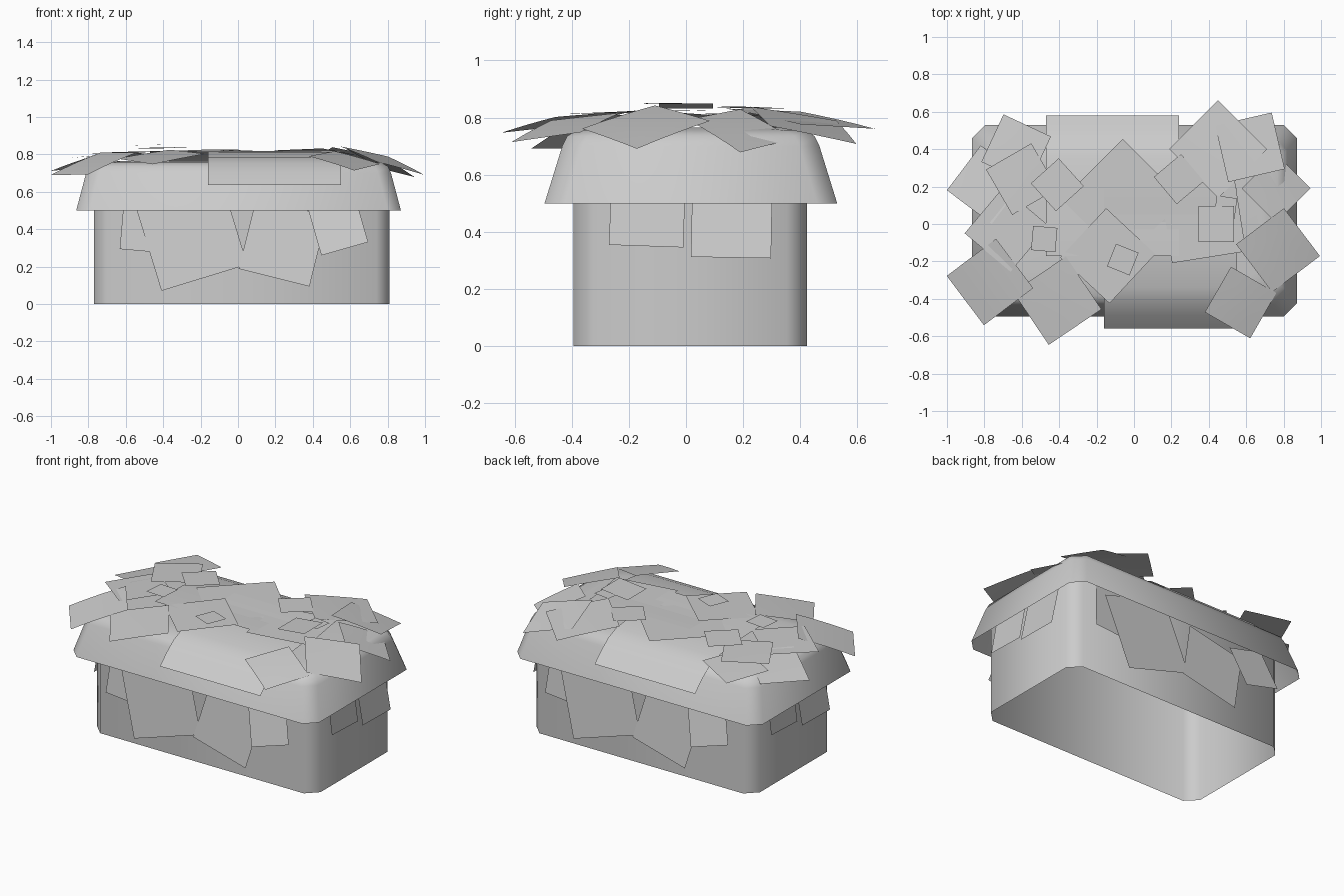
import bpy, bmesh
from math import radians
from mathutils import Vector, Matrix

cube = bpy.data.objects.get("Cube")
if cube:
    bpy.data.objects.remove(cube, do_unlink=True)

grey = bpy.data.materials.new("light grey")
grey.use_nodes = True
colour = (0.6, 0.6, 0.6, 1)
grey.diffuse_color = colour
grey.node_tree.nodes["Principled BSDF"].inputs["Base Color"].default_value = colour


def finish(name, bm, angle=50):
    mesh = bpy.data.meshes.new(name)
    bm.to_mesh(mesh)
    bm.free()
    mesh.materials.append(grey)
    obj = bpy.data.objects.new(name, mesh)
    bpy.context.scene.collection.objects.link(obj)
    bpy.ops.object.select_all(action="DESELECT")
    obj.select_set(True)
    bpy.context.view_layer.objects.active = obj
    bpy.ops.object.shade_smooth_by_angle(angle=radians(angle))


def shell(name, centre, rings, chamfer, closed_top):
    """Open-bottomed tapered shell with cut corners; rings are (half x, half y, z)."""
    bm = bmesh.new()
    loops = []
    for hx, hy, z in rings:
        a, b = hx - chamfer, hy - chamfer
        outline = [(hx, -b), (hx, b), (a, hy), (-a, hy),
                   (-hx, b), (-hx, -b), (-a, -hy), (a, -hy)]
        loops.append([bm.verts.new((x + centre[0], y + centre[1], z)) for x, y in outline])
    for low, high in zip(loops, loops[1:]):
        for i in range(8):
            j = (i + 1) % 8
            bm.faces.new((low[i], low[j], high[j], high[i]))
    if closed_top:
        bm.faces.new(loops[-1])
    finish(name, bm)


def sheet(name, size, place, n=4):
    """Square patch whose flat (u, v) points are mapped into space by place."""
    bm = bmesh.new()
    bmesh.ops.create_grid(bm, x_segments=n, y_segments=n, size=size / 2)
    for v in bm.verts:
        v.co = place(v.co.x, v.co.y)
    finish(name, bm)


# Box walls and the overhanging lid
shell("box_walls", (0.02, 0.015), [(0.79, 0.408, 0), (0.79, 0.408, 0.7)], 0.07, False)
shell("lid", (0.003, 0.017),
      [(0.868, 0.512, 0.5), (0.815, 0.45, 0.70), (0.80, 0.433, 0.735),
       (0.765, 0.40, 0.755), (0.68, 0.31, 0.765)], 0.07, True)


# Loose square patches on the lid: x, y, size, turn, height, outward slope
roof_patches = [
    (-0.77, -0.31, 0.33, -53, 0.755, 0.36),
    (-0.79, 0.21, 0.30, 53, 0.765, 0.28),
    (-0.68, -0.03, 0.32, -40, 0.80, 0.08),
    (-0.63, 0.40, 0.28, -25, 0.79, 0.12),
    (-0.60, 0.24, 0.28, 30, 0.81, 0.04),
    (-0.41, -0.41, 0.34, 34, 0.79, 0.17),
    (-0.06, 0.13, 0.46, 45, 0.815, 0),
    (-0.14, -0.17, 0.36, 47, 0.82, 0.03),
    (0.45, 0.40, 0.37, 45, 0.80, 0.16),
    (0.62, 0.41, 0.31, 13, 0.78, 0.30),
    (0.76, 0.19, 0.26, -45, 0.76, 0.45),
    (0.77, -0.14, 0.32, -53, 0.775, 0.34),
    (0.57, -0.42, 0.28, -30, 0.77, 0.28),
    (0.37, 0.02, 0.40, 9, 0.815, 0),
]
# Small patches resting on top of the others
small_patches = [
    (-0.41, 0.21, 0.20, 42, 0.835, 0.03),
    (-0.48, -0.08, 0.13, -5, 0.85, 0.02),
    (-0.06, -0.19, 0.13, -22, 0.832, 0),
    (0.24, 0.24, 0.19, -50, 0.828, 0),
    (0.44, 0, 0.19, 0, 0.84, -0.1),
    (0.49, 0.09, 0.11, -8, 0.835, 0),
]


def lay(name, x, y, size, turn, height, slope):
    spin = Matrix.Rotation(radians(turn), 2)
    out = Vector((x, 1.8 * y)).normalized()

    def place(u, v):
        p = spin @ Vector((u, v))
        t = p.dot(out)
        return Vector((x + p.x, y + p.y, height - slope * t - slope * t * t / 2))
    sheet(name, size, place)


for i, patch in enumerate(roof_patches):
    lay(f"roof_patch_{i}", *patch)
for i, patch in enumerate(small_patches):
    lay(f"small_patch_{i}", *patch)


# Patches hanging under the lid: along, height, size, turn, lean, distance out
long_wall = [(-0.49, 0.43, 0.30, -5, 0.12, 0.415), (-0.27, 0.37, 0.48, 17, 0.11, 0.425),
             (0.22, 0.33, 0.39, -14, 0.14, 0.42), (0.515, 0.42, 0.26, 16, 0.27, 0.435)]
short_wall = [(-0.15, 0.48, 0.26, -2, 0.16, 0.80), (0.145, 0.45, 0.28, -1, 0.2, 0.80)]
pivot = Vector((0.02, 0.015, 0))


def hang(name, facing, along, height, size, turn, lean, distance):
    wall = Matrix.Rotation(radians(facing), 3, "Z")
    spin = Matrix.Rotation(radians(turn), 2)

    def place(u, v):
        p = spin @ Vector((u, v)) + Vector((along, height))
        return pivot + wall @ Vector((p.x, -distance - lean * (0.56 - p.y), p.y))
    sheet(name, size, place)


for side, facing in (("front", 0), ("right", 90), ("back", 180), ("left", 270)):
    for i, patch in enumerate(short_wall if facing % 180 else long_wall):
        hang(f"{side}_hanging_patch_{i}", facing, *patch)


# Large curved sheets draped over the front and back edges of the lid
drape = [(-0.57, 0.635), (-0.50, 0.70), (-0.43, 0.752), (-0.35, 0.785),
         (-0.1, 0.812), (0.18, 0.818)]
for name, flip, shift in (("front_drape", 1, (0, 0.01)), ("back_drape", -1, (0.08, 0.01))):
    bm = bmesh.new()
    rows = [[bm.verts.new((flip * x + shift[0], flip * y + shift[1], z)) for x in (-0.16, 0.55)]
            for y, z in drape]
    for a, b in zip(rows, rows[1:]):
        bm.faces.new((a[0], a[1], b[1], b[0]))
    finish(name, bm)
